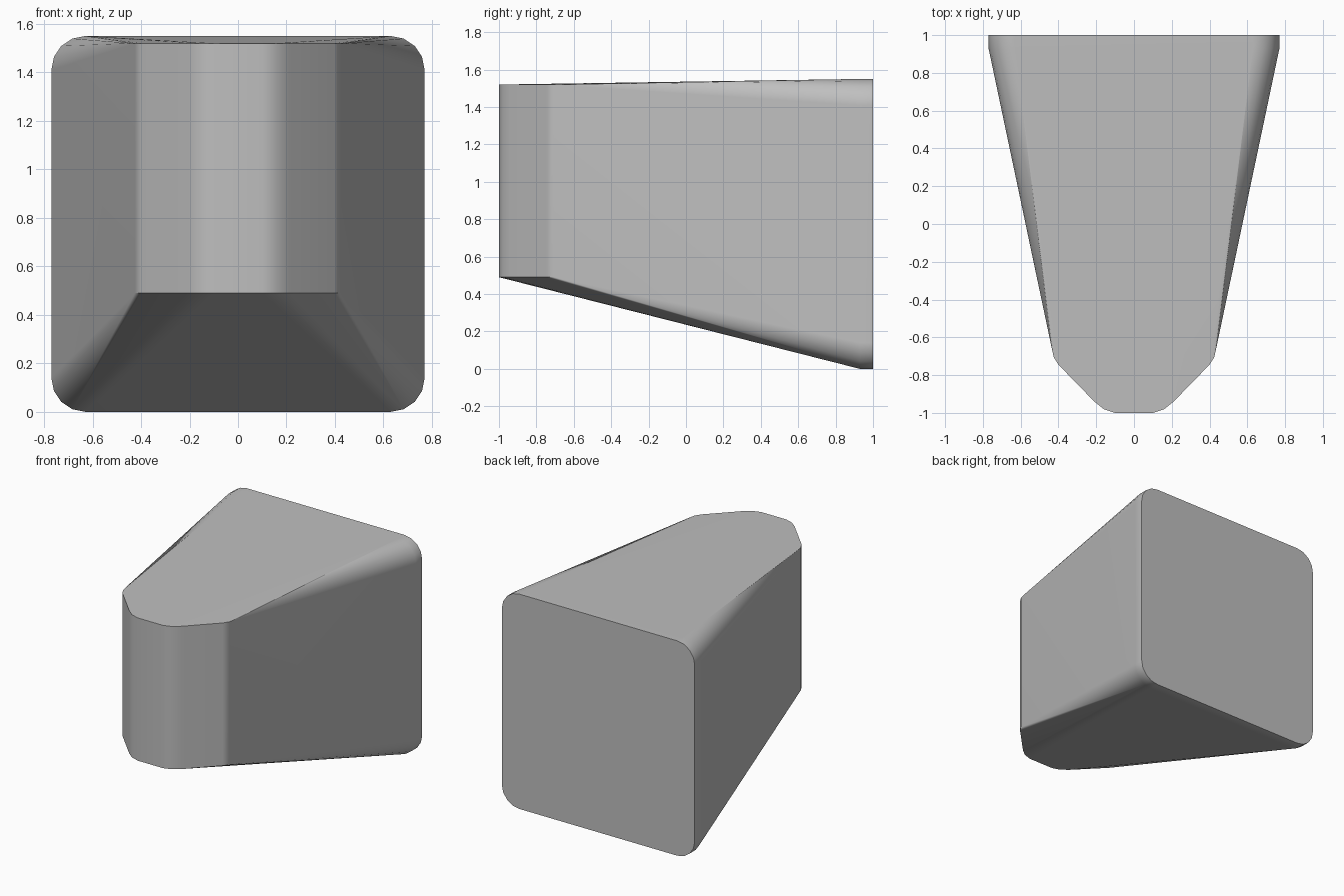
import bpy
import bmesh
from math import cos, sin, pi, radians

cube = bpy.data.objects.get("Cube")
if cube:
    bpy.data.objects.remove(cube, do_unlink=True)

grey = bpy.data.materials.new("plain grey")
grey.use_nodes = True
colour = (0.52, 0.52, 0.52, 1)
grey.diffuse_color = colour
grey.node_tree.nodes["Principled BSDF"].inputs["Base Color"].default_value = colour

HALF_WIDTH, HEIGHT, RADIUS, STEPS = 0.77, 1.55, 0.14, 4
NOSE_BOTTOM, NOSE_TOP = 0.49, 1.52

# Half outline of the rounded nose, seen from above
nose_half = [(0.1, -1), (0.16, -0.98), (0.21, -0.94),
             (0.4, -0.745), (0.425, -0.705), (0.437, -0.65)]
points = [(side * x, y, z) for x, y in nose_half
          for side in (-1, 1) for z in (NOSE_BOTTOM, NOSE_TOP)]

# Rounded square at the back, with a short straight rim
for i in range(STEPS + 1):
    a = i / STEPS * pi / 2
    x = HALF_WIDTH - RADIUS + RADIUS * cos(a)
    rise = RADIUS - RADIUS * sin(a)
    points += [(side * x, y, z) for side in (-1, 1)
               for y in (0.93, 1) for z in (rise, HEIGHT - rise)]

# Skin the tapered body tightly around both outlines
bm = bmesh.new()
for p in points:
    bm.verts.new(p)
result = bmesh.ops.convex_hull(bm, input=bm.verts)
loose = {g for g in result["geom_interior"] + result["geom_unused"]
         if isinstance(g, bmesh.types.BMVert)}
bmesh.ops.delete(bm, geom=list(loose), context="VERTS")
bmesh.ops.dissolve_limit(bm, angle_limit=radians(0.5), verts=bm.verts, edges=bm.edges)
bmesh.ops.recalc_face_normals(bm, faces=bm.faces)

mesh = bpy.data.meshes.new("tapered_body")
bm.to_mesh(mesh)
bm.free()
mesh.materials.append(grey)
body = bpy.data.objects.new("tapered_body", mesh)
bpy.context.collection.objects.link(body)

# Soft corners, crisp rims
bpy.ops.object.select_all(action="DESELECT")
body.select_set(True)
bpy.context.view_layer.objects.active = body
bpy.ops.object.shade_smooth_by_angle(angle=radians(30))
weighted = body.modifiers.new("even shading", "WEIGHTED_NORMAL")
weighted.keep_sharp = True
